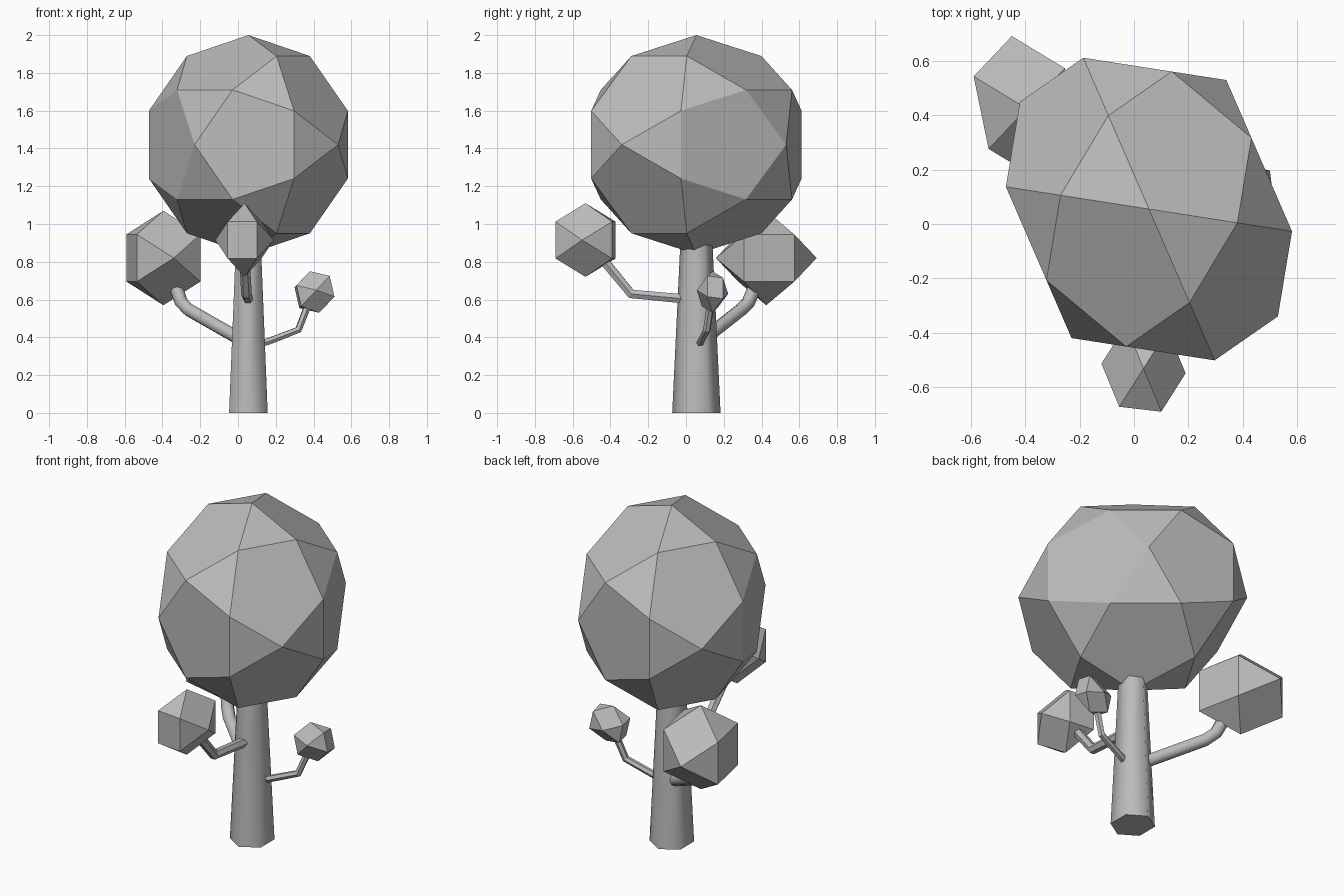
import bpy
import bmesh
from math import sin, cos, pi, radians, sqrt
from itertools import product
from mathutils import Vector

cube = bpy.data.objects.get("Cube")
if cube:
    bpy.data.objects.remove(cube, do_unlink=True)

grey = bpy.data.materials.new("plain_grey")
grey.use_nodes = True
grey.diffuse_color = (0.5, 0.5, 0.5, 1)
grey.node_tree.nodes["Principled BSDF"].inputs["Base Color"].default_value = (0.5, 0.5, 0.5, 1)


def select(obj):
    bpy.ops.object.select_all(action="DESELECT")
    obj.select_set(True)
    bpy.context.view_layer.objects.active = obj


def hull(name, points):
    """Convex solid around the points, with flat polygons merged."""
    bm = bmesh.new()
    for p in points:
        bm.verts.new(p)
    bmesh.ops.convex_hull(bm, input=bm.verts[:])
    bmesh.ops.dissolve_limit(bm, angle_limit=radians(3), verts=bm.verts[:], edges=bm.edges[:])
    bmesh.ops.recalc_face_normals(bm, faces=bm.faces[:])
    mesh = bpy.data.meshes.new(name)
    bm.to_mesh(mesh)
    bm.free()
    mesh.materials.append(grey)
    obj = bpy.data.objects.new(name, mesh)
    bpy.context.collection.objects.link(obj)
    return obj


def small_crown(name, centre, side, front, up):
    """Cuboctahedron spanned by three half axes."""
    c, p, f, u = map(Vector, (centre, side, front, up))
    points = [c + p, c - p, c + u, c - u]
    points += [c + f * i + (p * j + u * k) / 2 for i, j, k in product((-1, 1), repeat=3)]
    hull(name, points)


def branch(name, path, radius, rounding, smooth):
    """Bent tube along a path, turned into a mesh."""
    curve = bpy.data.curves.new(name, "CURVE")
    curve.dimensions = "3D"
    curve.bevel_depth = radius
    curve.bevel_resolution = rounding
    curve.use_fill_caps = True
    spline = curve.splines.new("POLY")
    spline.points.add(len(path) - 1)
    for point, co in zip(spline.points, path):
        point.co = (*co, 1)
    spline.use_smooth = smooth
    curve.materials.append(grey)
    obj = bpy.data.objects.new(name, curve)
    bpy.context.collection.objects.link(obj)
    select(obj)
    bpy.ops.object.convert(target="MESH")
    if smooth:
        bpy.ops.object.shade_smooth_by_angle(angle=radians(65))
    else:
        bpy.ops.object.shade_flat()


# Main crown: icosidodecahedron, slightly skewed in plan
phi = (1 + sqrt(5)) / 2
corners = [Vector(v) * s for v in ((1, 0, 0), (0, 1, 0), (0, 0, 1)) for s in (-1, 1)]
for i, j, k in product((-1, 1), repeat=3):
    a, b, c = i / (2 * phi), j / 2, k * phi / 2
    corners += [Vector((a, b, c)), Vector((c, a, b)), Vector((b, c, a))]
axis_a, axis_b, axis_c = Vector((0.285, 0.475, 0)), Vector((0.475, -0.395, 0)), Vector((0, 0, 0.58))
centre = Vector((0.055, 0.055, 1.42))
hull("main_crown", [centre + axis_a * v.x + axis_b * v.y + axis_c * v.z for v in corners])

# Small crowns
small_crown("right_crown", (-0.395, 0.425, 0.82), (-0.055, 0.267, 0), (-0.168, -0.015, 0), (0, 0, 0.25))
small_crown("front_crown", (0.035, -0.532, 0.915), (0.155, -0.018, 0), (-0.012, -0.15, 0), (0, 0, 0.195))
small_crown("left_crown", (0.405, 0.14, 0.64), (-0.01, 0.083, -0.01), (0.088, 0.015, 0.025), (-0.025, 0, 0.11))

# Trunk: tapered six-sided column
trunk = hull("trunk", [
    (0.055 + rx * sin(n * pi / 3), 0.055 + ry * cos(n * pi / 3), z)
    for rx, ry, z in ((0.118, 0.128, 0), (0.076, 0.085, 0.9)) for n in range(6)])
select(trunk)
bpy.ops.object.shade_smooth_by_angle(angle=radians(65))

# Branches
branch("right_branch", [(0.03, 0.08, 0.38), (-0.26, 0.29, 0.545), (-0.3, 0.33, 0.585), (-0.325, 0.36, 0.655)],
       0.036, 2, True)
branch("front_branch", [(0.055, 0.03, 0.6), (0.045, -0.29, 0.63), (0.035, -0.43, 0.8)], 0.028, 1, False)
branch("left_branch", [(0.09, 0.065, 0.36), (0.16, 0.08, 0.378), (0.32, 0.11, 0.44), (0.37, 0.13, 0.57)],
       0.02, 1, False)
